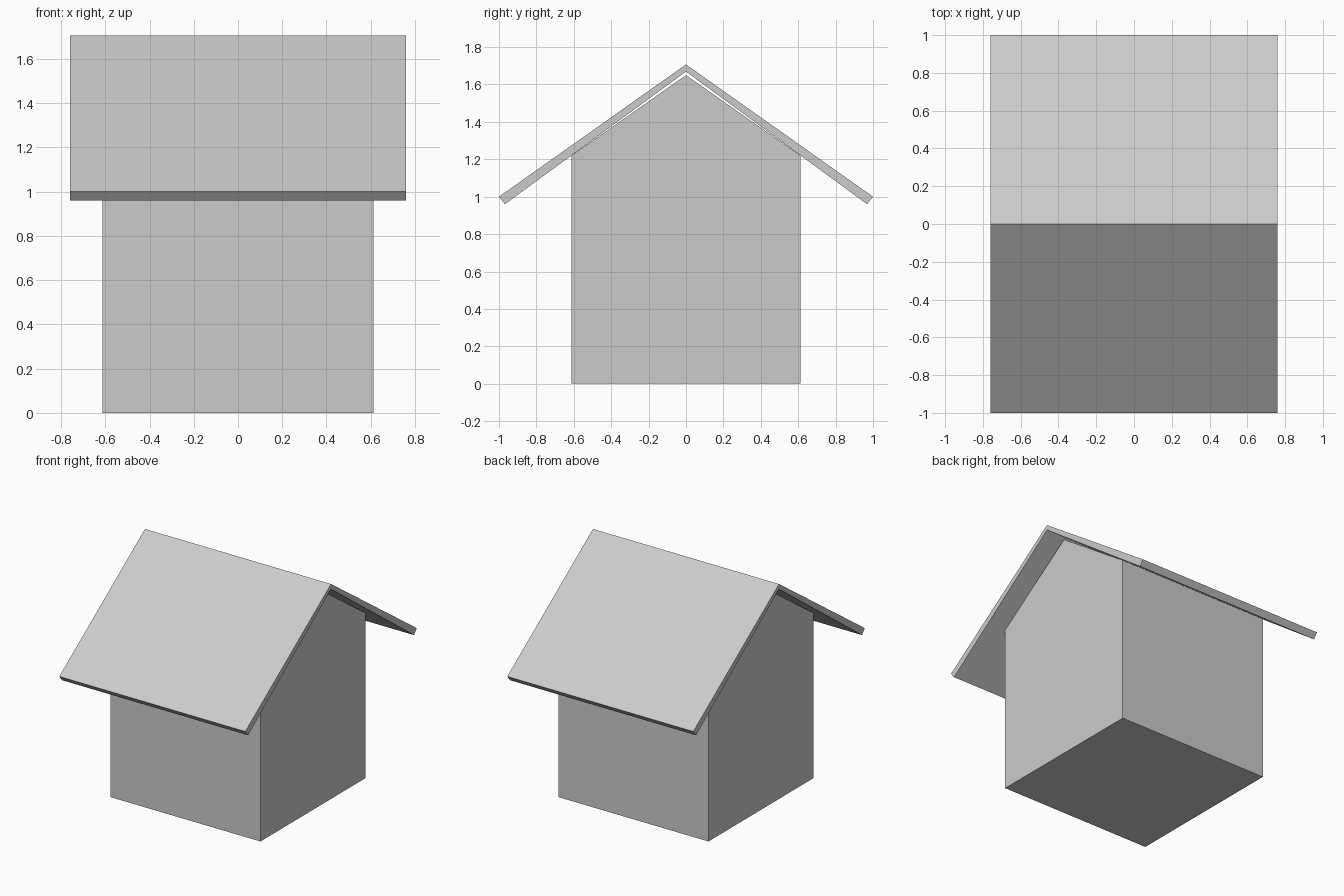
import bpy, bmesh

if "Cube" in bpy.data.objects:
    bpy.data.objects.remove(bpy.data.objects["Cube"])


def extrude_profile(name, profile, half_width):
    """Extrude a closed (y, z) profile symmetrically along x."""
    bm = bmesh.new()
    face = bm.faces.new([bm.verts.new((-half_width, y, z)) for y, z in profile])
    result = bmesh.ops.extrude_face_region(bm, geom=[face])
    moved = [g for g in result["geom"] if isinstance(g, bmesh.types.BMVert)]
    bmesh.ops.translate(bm, verts=moved, vec=(2 * half_width, 0, 0))
    bmesh.ops.recalc_face_normals(bm, faces=bm.faces)
    mesh = bpy.data.meshes.new(name)
    bm.to_mesh(mesh)
    bm.free()
    obj = bpy.data.objects.new(name, mesh)
    bpy.context.collection.objects.link(obj)
    return obj


# House body: walls with gabled ends
WALL = 0.612
extrude_profile("house_body", [(-WALL, 0), (WALL, 0), (WALL, 1.22),
                               (0, 1.65), (-WALL, 1.22)], WALL)

# Roof: one sloping slab per side, meeting at the ridge
for side, label in ((-1, "front"), (1, "back")):
    slab = [(0, 1.707), (1.0, 1.0), (0.968, 0.96), (0, 1.669)]
    extrude_profile(f"roof_{label}", [(side * y, z) for y, z in slab], 0.76)
